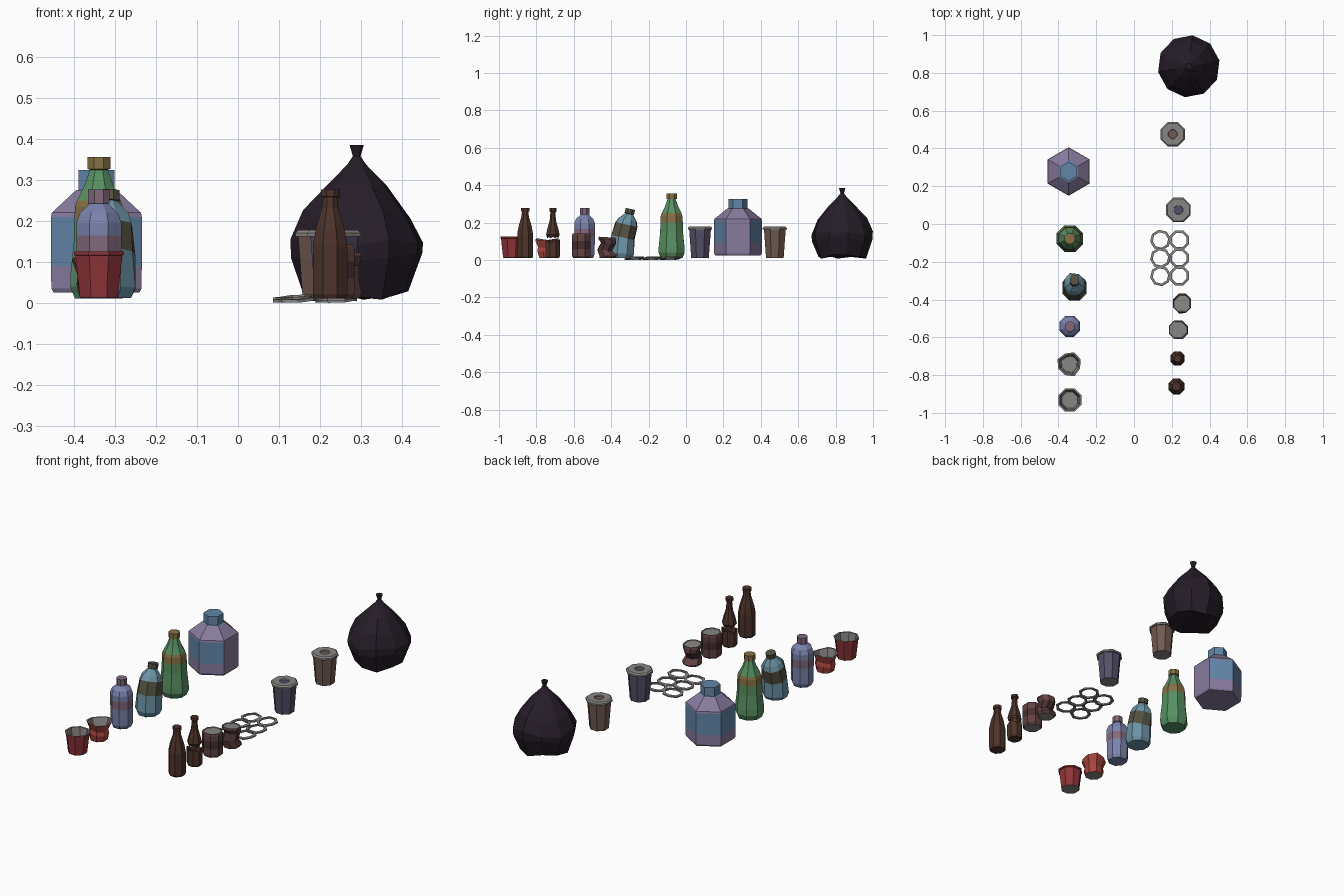
import bpy, bmesh, random
from math import cos, sin, pi

if "Cube" in bpy.data.objects:
    bpy.data.objects.remove(bpy.data.objects["Cube"])

random.seed(4)


def mat(name, r, g, b):
    lin = lambda v: (v / 255) ** 2.2
    m = bpy.data.materials.new(name)
    m.diffuse_color = (lin(r), lin(g), lin(b), 1)
    m.use_nodes = True
    m.node_tree.nodes["Principled BSDF"].inputs["Base Color"].default_value = m.diffuse_color
    return m


M = {
    'bag': mat('bag_black', 42, 34, 44), 'grey': mat('grey', 135, 133, 131),
    'brown': mat('cup_brown', 112, 90, 82), 'violet': mat('cup_violet', 86, 80, 104),
    'can': mat('can_maroon', 98, 68, 68), 'dark': mat('can_print', 72, 50, 52),
    'beer': mat('bottle_brown', 78, 54, 46), 'red': mat('cup_red', 142, 56, 60),
    'red2': mat('cup_light_red', 168, 70, 64), 'green': mat('bottle_green', 88, 142, 98),
    'gold': mat('label_gold', 132, 112, 70), 'blue': mat('bottle_blue', 108, 146, 164),
    'olive': mat('label_olive', 84, 82, 68), 'lilac': mat('bottle_lilac', 122, 130, 172),
    'pink': mat('label_mauve', 128, 104, 124), 'jug': mat('jug_purple', 134, 122, 156),
    'jugblue': mat('jug_blue', 98, 132, 166),
}


def lathe(name, loc, prof, n=8, rot=0.5, warp=None, caps=(True, True), closed=False):
    """prof rows: (flat-to-centre radius, z, colour of the band above this row)."""
    bm = bmesh.new()
    cols = list(dict.fromkeys(p[2] for p in prof))
    rings = []
    for i, (r, z, c) in enumerate(prof):
        ring = []
        for k in range(n):
            a = 2 * pi * (k + rot) / n
            x, y, zz = r / cos(pi / n) * cos(a), r / cos(pi / n) * sin(a), z
            if warp:
                x, y, zz = warp(x, y, zz, i, k)
            ring.append(bm.verts.new((x, y, zz)))
        rings.append(ring)
    last = len(prof) if closed else len(prof) - 1
    for i in range(last):
        a, b = rings[i], rings[(i + 1) % len(prof)]
        for k in range(n):
            j = (k + 1) % n
            bm.faces.new((a[k], a[j], b[j], b[k])).material_index = cols.index(prof[i][2])
    if not closed:
        if caps[0]:
            bm.faces.new(rings[0][::-1]).material_index = cols.index(prof[0][2])
        if caps[1]:
            bm.faces.new(rings[-1]).material_index = cols.index(prof[-1][2])
    bmesh.ops.recalc_face_normals(bm, faces=bm.faces)
    me = bpy.data.meshes.new(name)
    bm.to_mesh(me)
    bm.free()
    for c in cols:
        me.materials.append(M[c])
    ob = bpy.data.objects.new(name, me)
    ob.location = (loc[0], loc[1], 0)
    bpy.context.collection.objects.link(ob)
    return ob


def crush(amount):
    """Random dents on the inner rows, base kept flat."""
    def f(x, y, z, i, k):
        if z < 0.02:
            return x, y, z
        s = 1 + random.uniform(-amount, amount)
        return x * s, y * s, z + random.uniform(-amount, amount) * 0.05
    return f


# Tied rubbish bag
def sag(x, y, z, i, k):
    w = 0.012 * sin(2.1 * k + i) if 0 < i < 5 else 0
    return x, y, z + w


lathe('rubbish_bag', (0.29, 0.835),
      [(.08, .015, 'bag'), (.122, .018, 'bag'), (.155, .11, 'bag'), (.157, .145, 'bag'), (.127, .215, 'bag'),
       (.072, .285, 'bag'), (.022, .338, 'bag'), (.009, .358, 'bag'), (.017, .386, 'bag')],
      n=10, rot=0.3, warp=sag)

# Lidded drink cups
for nm, loc, c in (('brown_lidded_cup', (.205, .475), 'brown'), ('violet_lidded_cup', (.235, .075), 'violet')):
    lathe(nm, loc, [(.046, .01, 'grey'), (.047, .011, c), (.058, .162, 'grey'), (.065, .162, 'grey'),
                    (.065, .171, 'grey'), (.058, .178, 'grey'), (.024, .178, 'grey'),
                    (.022, .172, c)])

# Six-pack rings: flat plastic hoops touching each other
for col in range(2):
    for row in range(3):
        z = .003 + .005 * ((col + row) % 2)
        lathe(f'can_ring_{col}_{row}', (.14 + .1 * col, -.085 - .095 * row),
              [(.051, z, 'grey'), (.051, z + .007, 'grey'), (.038, z + .009, 'grey'), (.038, z, 'grey')],
              rot=0.5 if col else 0.2, closed=True,
              warp=lambda x, y, z, i, k: (x, y, z + .003 * sin(40 * x + 30 * y)))


# Drink cans: one whole, one crushed
def can(name, loc, h, waist, warp=None):
    lathe(name, loc, [(.042, .01, 'grey'), (.043, .011, 'can'), (.05, .022, 'can'), (waist, .35 * h + .01, 'dark'),
                      (waist, .65 * h + .01, 'can'), (.05, h - .01, 'can'), (.046, h, 'grey'),
                      (.043, h, 'grey'), (.042, h - .004, 'grey')], warp=warp)


can('whole_can', (.235, -.56), .142, .05)


def tilt_can(x, y, z, i, k):
    s = 1 + .06 * sin(3 * k) if 2 < i < 5 else 1
    lean = (.006, -.012, .008, 0)[i - 2] if 2 <= i < 5 else 0
    return x * s * .95, y * s * .95 + lean, z - .06 * y * (z > .05)


can('crushed_can', (.255, -.422), .122, .041, tilt_can)

# Whole brown bottle
neck = [(.035, .18, 'beer'), (.02, .232, 'beer'), (.017, .258, 'beer'),
        (.022, .26, 'beer'), (.022, .277, 'beer')]
lathe('brown_bottle', (.225, -.86),
      [(.037, .01, 'beer'), (.042, .02, 'beer'), (.042, .14, 'beer')] + neck)

# Broken brown bottle: two shells with jagged rims
jag = lambda row, d: (lambda x, y, z, i, k: (x, y, z + (d * (-1) ** k if i == row else 0)))
parts = [
    lathe('broken_bottle_base', (.23, -.712),
          [(.033, .01, 'beer'), (.038, .02, 'beer'), (.038, .1, 'beer')],
          caps=(True, False), warp=jag(2, .009)),
    lathe('broken_bottle_neck', (.23, -.712),
          [(.03, .123, 'beer'), (.036, .136, 'beer'), (.03, .165, 'beer'), (.017, .21, 'beer'), (.013, .256, 'beer'),
           (.019, .26, 'beer'), (.019, .277, 'beer')], caps=(False, True), warp=jag(0, .006))]
for p in parts:
    p.modifiers.new('glass', 'SOLIDIFY').thickness = .004

# Open red cups: one whole, one dented
lathe('red_cup', (-.34, -.932),
      [(.045, .012, 'grey'), (.046, .013, 'red'), (.057, .115, 'red'), (.061, .117, 'red'), (.061, .125, 'grey'),
       (.053, .125, 'grey'), (.042, .02, 'grey')])


def dent(x, y, z, i, k):
    s = 1 + .07 * sin(2.4 * k) if i > 1 else 1
    return x * s, y * s, z + (.006 * sin(1.6 * k) if i > 1 else 0)


lathe('dented_red_cup', (-.342, -.742),
      [(.042, .012, 'grey'), (.043, .013, 'red2'), (.05, .05, 'red2'), (.046, .07, 'red2'), (.058, .102, 'red2'),
       (.06, .11, 'grey'), (.052, .11, 'grey'), (.041, .07, 'grey'), (.04, .025, 'grey')], warp=dent)

# Lilac water bottle
lathe('lilac_bottle', (-.34, -.542),
      [(.045, .01, 'lilac'), (.053, .03, 'lilac'), (.055, .12, 'pink'), (.055, .165, 'lilac'), (.055, .195, 'lilac'),
       (.046, .22, 'lilac'), (.022, .242, 'pink'), (.026, .243, 'pink'), (.026, .277, 'pink')])


# Crumpled blue bottle leaning backwards
def lean(x, y, z, i, k):
    t = min(1, z / .1)
    s = 1 + .06 * sin(2.2 * k + i) if 1 < i < 5 else 1
    return x * s, y * s + .26 * max(0, z - .1), z - .22 * y * t * (z > .02)


lathe('crumpled_blue_bottle', (-.315, -.342),
      [(.054, .012, 'blue'), (.064, .035, 'blue'), (.061, .12, 'olive'), (.056, .19, 'blue'), (.046, .215, 'blue'),
       (.021, .246, 'olive'), (.025, .248, 'olive'), (.025, .273, 'olive')], warp=lean)

# Green soda bottle
lathe('green_bottle', (-.34, -.077),
      [(.058, .01, 'green'), (.07, .04, 'green'), (.069, .07, 'green'), (.061, .15, 'green'), (.06, .2, 'gold'),
       (.058, .235, 'gold'), (.053, .25, 'green'), (.036, .285, 'green'), (.022, .325, 'gold'), (.028, .327, 'gold'),
       (.028, .356, 'gold')])

# Hexagonal jug with a blue band on every side but the right one
jug = lathe('hexagonal_jug', (-.346, .278),
            [(.105, .025, 'jug'), (.11, .035, 'jug'), (.111, .09, 'jugblue'), (.111, .21, 'jug'), (.109, .22, 'jug'),
             (.05, .275, 'jugblue'), (.044, .276, 'jugblue'), (.044, .325, 'jugblue')], n=6, rot=0.5)
for f in jug.data.polygons:
    if f.normal.x > .95 and .1 < f.center.z < .2:
        f.material_index = 0
